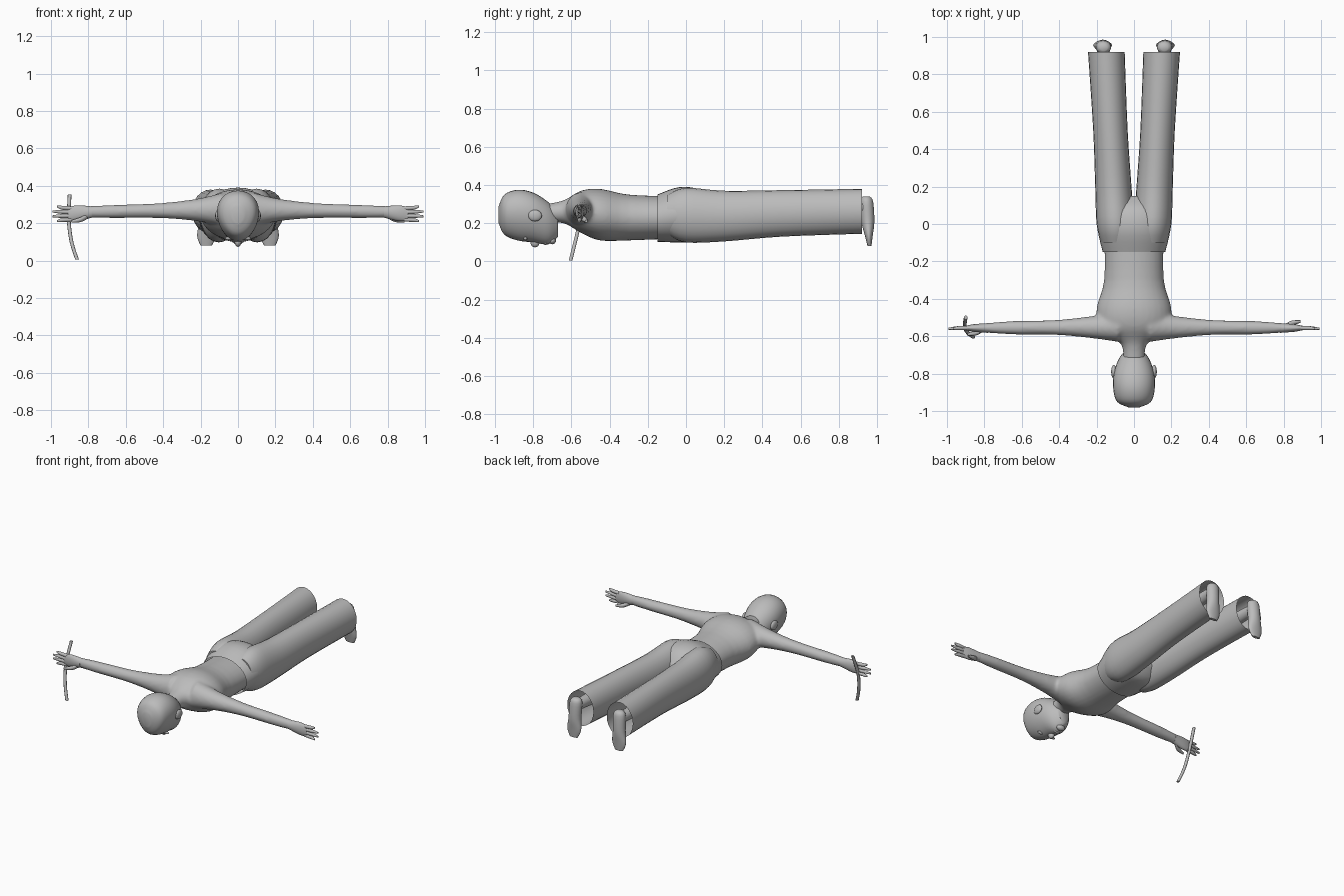
import bpy, bmesh, math
from mathutils import Vector

old_cube = bpy.data.objects.get("Cube")
if old_cube:
    bpy.data.objects.remove(old_cube, do_unlink=True)

grey = bpy.data.materials.new("plain grey")
grey.use_nodes = True
grey.diffuse_color = (.5, .5, .5, 1)
grey.node_tree.nodes["Principled BSDF"].inputs["Base Color"].default_value = grey.diffuse_color

# The two directions spanning a section across each axis
ACROSS = {"x": (1, 2), "y": (0, 2), "z": (0, 1)}
SIDES = {"left": 1, "right": -1}


def blend(t, a, b, c, d):
    """Smooth curve through b and c, guided by a and d."""
    return b + t / 2 * (c - a + t * (2 * a - 5 * b + 4 * c - d + t * (3 * b - 3 * c + d - a)))


def smooth_rings(rings, steps):
    padded = [rings[0], *rings, rings[-1]]
    for group in zip(padded, padded[1:], padded[2:], padded[3:]):
        for step in range(steps):
            yield [blend(step / steps, *values) for values in zip(*group)]
    yield rings[-1]


def loft(bm, axis, rings, open_start=False, open_end=False, taper=0, sides=24, steps=4):
    """Skin elliptical rings, each given as x, y, z, half width, half height."""
    u, v = ACROSS[axis]
    rows = []
    for x, y, z, width, height in smooth_rings(rings, steps):
        row = []
        for i in range(sides):
            angle = math.tau * i / sides
            point = Vector((x, y, z))
            point[u] += width * math.cos(angle) * (1 + taper * math.sin(angle))
            point[v] += height * math.sin(angle)
            row.append(bm.verts.new(point))
        rows.append(row)
    faces = []
    for row, following in zip(rows, rows[1:]):
        for i in range(sides):
            faces.append(bm.faces.new((row[i - 1], row[i], following[i], following[i - 1])))
    if not open_start:
        faces.append(bm.faces.new(rows[0]))
    if not open_end:
        faces.append(bm.faces.new(rows[-1]))
    bmesh.ops.recalc_face_normals(bm, faces=faces)


def lengthwise(bm, profile, x=lambda y: 0, **options):
    """Loft along y from entries of y, half width, bottom, top."""
    rings = [(x(y), y, (low + high) / 2, width, (high - low) / 2)
             for y, width, low, high in profile]
    loft(bm, "y", rings, **options)


def limb(bm, axis, start, end, sections):
    """Loft on a straight line from entries of fraction, half width, half height."""
    start, end = Vector(start), Vector(end)
    loft(bm, axis, [(*start.lerp(end, t), a, b) for t, a, b in sections])


def rod(bm, axis, points, radius, tip=1):
    rings = [(*p, radius, radius) for p in points[:-1]]
    rings.append((*points[-1], radius * tip, radius * tip))
    loft(bm, axis, rings, sides=10)


def ball(bm, centre, size):
    made = bmesh.ops.create_uvsphere(bm, u_segments=20, v_segments=12, radius=1)
    for vert in made["verts"]:
        vert.co = Vector(centre) + vert.co * Vector(size)


def finish(name, bm):
    mesh = bpy.data.meshes.new(name)
    bm.to_mesh(mesh)
    bm.free()
    mesh.materials.append(grey)
    part = bpy.data.objects.new(name, mesh)
    bpy.context.collection.objects.link(part)
    bpy.ops.object.select_all(action="DESELECT")
    part.select_set(True)
    bpy.context.view_layer.objects.active = part
    bpy.ops.object.shade_smooth_by_angle(angle=math.radians(50))
    return part


# Torso, neck and arms, blended into one skin
bm = bmesh.new()
lengthwise(bm, [(-.74, .06, .2, .3), (-.64, .07, .2, .32), (-.55, .18, .15, .37),
                (-.45, .2, .11, .38), (-.3, .16, .11, .35), (-.05, .16, .12, .34)], sides=32)
for s in SIDES.values():
    limb(bm, "x", (0, -.55, .275), (s * .84, -.556, .26),
         [(.1, .08, .09), (.26, .06, .06), (.5, .04, .04), (.8, .035, .035), (1, .02, .03)])
torso = finish("torso_and_arms", bm)
remesh = torso.modifiers.new("blend", "REMESH")
remesh.mode = "VOXEL"
remesh.voxel_size = .01
remesh.use_smooth_shade = True
soften = torso.modifiers.new("soften", "SMOOTH")
soften.iterations = 8

# Head, narrower at the face than at the back
bm = bmesh.new()
lengthwise(bm, [(-.98, .03, .2, .29), (-.95, .09, .14, .35), (-.88, .11, .11, .375),
                (-.8, .107, .1, .36), (-.72, .08, .09, .31), (-.67, .04, .13, .25)],
           taper=.15, sides=32)
finish("head", bm)

# Facial features
bm = bmesh.new()
ball(bm, (0, -.79, .1), (.018, .024, .026))
ball(bm, (0, -.735, .1), (.026, .012, .014))
ball(bm, (0, -.7, .11), (.03, .02, .02))
for s in SIDES.values():
    ball(bm, (s * .04, -.84, .12), (.03, .01, .01))
finish("nose_lips_chin_and_brows", bm)

for side, s in SIDES.items():
    # Ear
    bm = bmesh.new()
    ball(bm, (s * .108, -.79, .24), (.014, .036, .03))
    finish(side + "_ear", bm)

    # Palm, fanned fingers and thumb
    bm = bmesh.new()
    limb(bm, "x", (s * .78, -.556, .26), (s * .91, -.556, .25),
         [(0, .026, .03), (.6, .02, .042), (1, .01, .036)])
    for finger in range(4):
        spread = .03 - .02 * finger
        reach = .967 + .03 * math.sin(math.pi * finger / 3)
        rod(bm, "x", [(s * .89, -.556, .25 + spread),
                      (s * .94, -.557, .25 + spread * 1.1),
                      (s * reach, -.56, .25 + spread * 1.3)], .011, tip=.5)
    outward = s * .035
    rod(bm, "x", [(s * .8, -.556, .24), (s * .84, -.556 + outward * .7, .22),
                  (s * .89, -.556 + outward, .21)], .014, tip=.5)
    finish(side + "_hand", bm)

    # Trouser leg, open at the hem and splayed outwards
    bm = bmesh.new()
    lengthwise(bm, [(-.1, .08, .14, .35), (0, .1, .1, .385), (.2, .097, .105, .37),
                    (.5, .092, .13, .373), (.92, .098, .145, .38)],
               x=lambda y: s * (.1 + .052 * y), open_end=True)
    finish(side + "_trouser_leg", bm)

    # Shin and foot
    bm = bmesh.new()
    limb(bm, "y", (s * .15, .5, .27), (s * .165, .95, .285),
         [(0, .055, .055), (.9, .035, .035), (1, .035, .035)])
    limb(bm, "z", (s * .162, .943, .34), (s * .17, .96, .08),
         [(0, .02, .018), (.1, .04, .034), (.5, .042, .034), (.8, .05, .02), (1, .03, .01)])
    finish(side + "_foot", bm)

# Trouser hips, open at the waist and sinking between the legs
bm = bmesh.new()
lengthwise(bm, [(-.15, .167, .103, .35), (-.03, .194, .1, .39),
                (.08, .19, .11, .37), (.15, .1, .18, .29)], open_start=True, sides=32)
finish("trouser_hips", bm)

# Curved stick held in the right hand
bm = bmesh.new()
rod(bm, "z", [(-.86, -.604, .005), (-.89, -.58, .1), (-.905, -.55, .22), (-.9, -.5, .355)], .01)
finish("curved_stick", bm)
